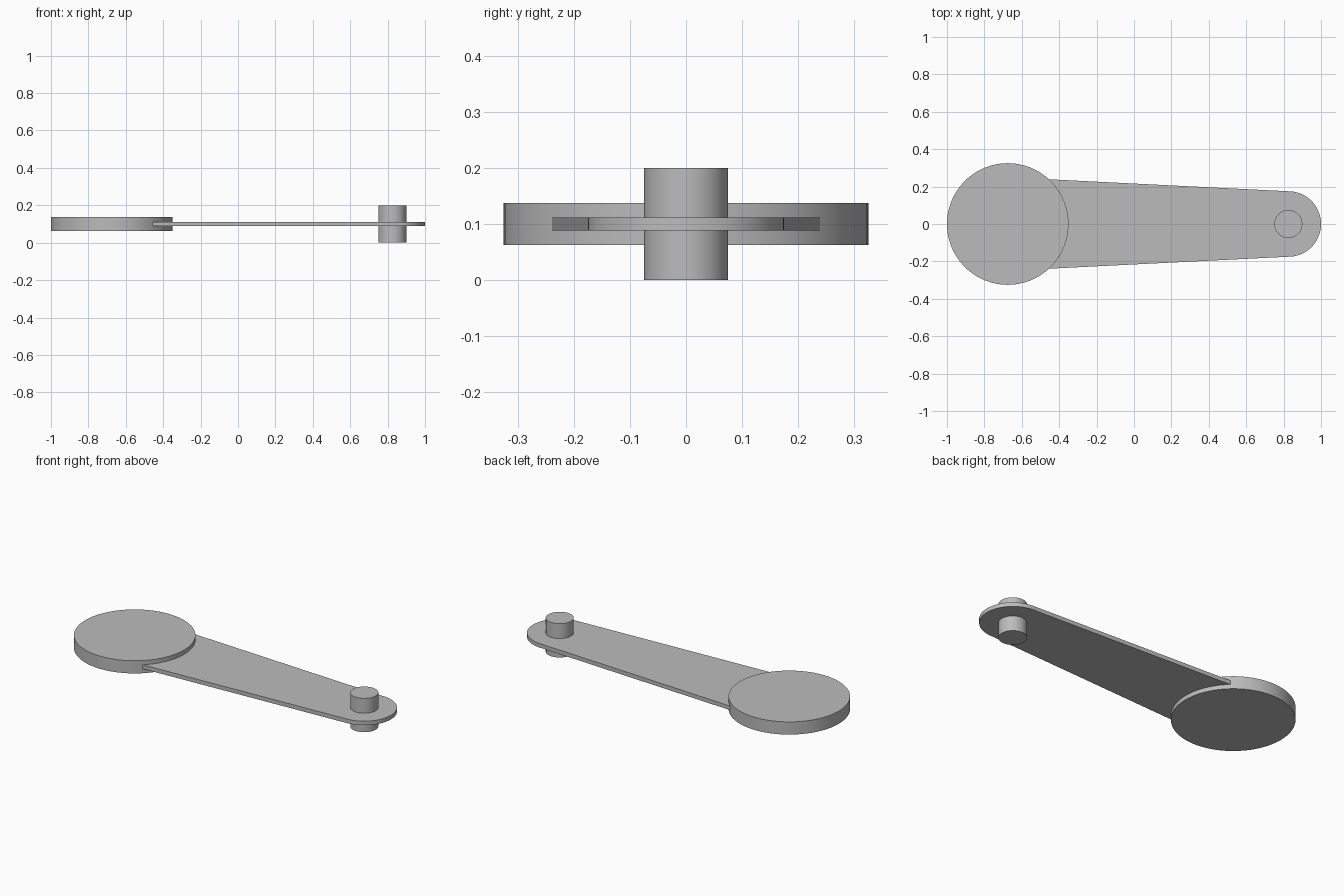
import bpy
import bmesh
import math

cube = bpy.data.objects.get("Cube")
if cube:
    bpy.data.objects.remove(cube, do_unlink=True)

GREY = (0.5, 0.5, 0.5, 1.0)
grey = bpy.data.materials.new("plain grey")
grey.use_nodes = True
grey.diffuse_color = GREY
grey.node_tree.nodes["Principled BSDF"].inputs["Base Color"].default_value = GREY

DISC_X, PIN_X, MID_Z = -0.675, 0.825, 0.1


def arc(x, radius, start, end, steps):
    """Points along an arc about (x, 0)."""
    angles = [start + (end - start) * i / steps for i in range(steps + 1)]
    return [(x + radius * math.cos(a), radius * math.sin(a)) for a in angles]


def plate(name, outline, thickness):
    """Extrude an outline evenly about the middle height."""
    bm = bmesh.new()
    base = bm.faces.new([bm.verts.new((x, y, MID_Z - thickness / 2)) for x, y in outline])
    top = bmesh.ops.extrude_face_region(bm, geom=[base], use_keep_orig=True)["geom"]
    verts = [v for v in top if isinstance(v, bmesh.types.BMVert)]
    bmesh.ops.translate(bm, verts=verts, vec=(0, 0, thickness))
    bmesh.ops.recalc_face_normals(bm, faces=bm.faces[:])
    mesh = bpy.data.meshes.new(name)
    bm.to_mesh(mesh)
    bm.free()
    mesh.materials.append(grey)
    obj = bpy.data.objects.new(name, mesh)
    bpy.context.collection.objects.link(obj)
    bpy.ops.object.select_all(action="DESELECT")
    obj.select_set(True)
    bpy.context.view_layer.objects.active = obj
    bpy.ops.object.shade_smooth_by_angle(angle=math.radians(30))
    return obj


def circle(x, radius, sides):
    return arc(x, radius, 0, math.tau, sides)[:-1]


# Large round disc and the upright pin
plate("round_disc", circle(DISC_X, 0.325, 96), 0.075)
plate("pivot_pin", circle(PIN_X, 0.075, 64), 0.2)

# Thin tapered arm with a rounded tip, rooted inside the disc
tip = arc(PIN_X, 0.175, -math.pi / 2, math.pi / 2, 48)
plate("tapered_arm", [(DISC_X, -0.25)] + tip + [(DISC_X, 0.25)], 0.024)
